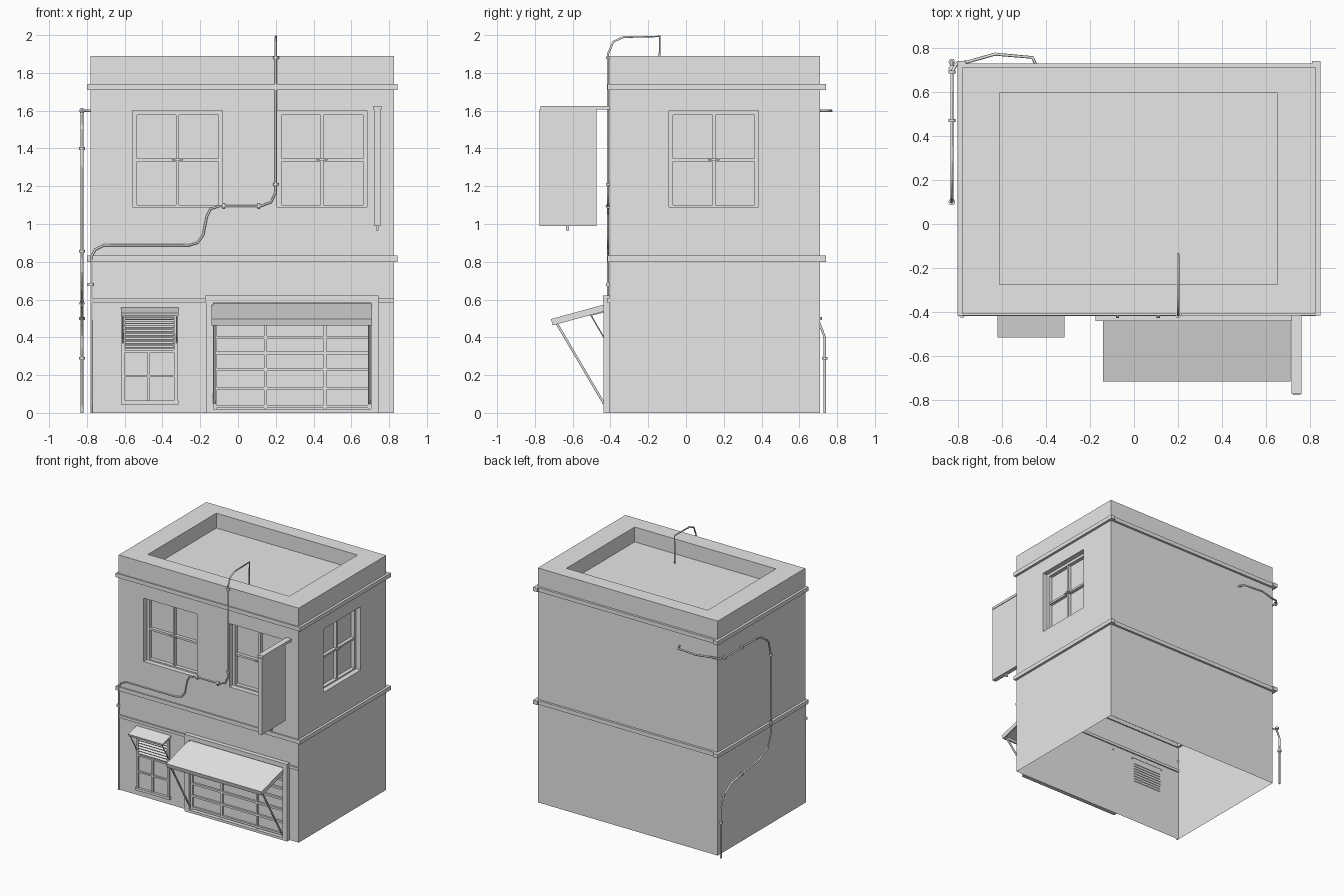
import bpy, bmesh, math
from mathutils import Vector, Matrix

cube = bpy.data.objects.get("Cube")
if cube:
    bpy.data.objects.remove(cube)

grey = bpy.data.materials.new("plain_grey")
grey.use_nodes = True
grey.diffuse_color = (0.8, 0.8, 0.8, 1)
grey.node_tree.nodes["Principled BSDF"].inputs["Base Color"].default_value = (0.8, 0.8, 0.8, 1)

LEFT, RIGHT, FRONT, BACK, TOP = -0.78, 0.825, -0.405, 0.71, 1.89


def link(name, data):
    ob = bpy.data.objects.new(name, data)
    bpy.context.collection.objects.link(ob)
    data.materials.append(grey)
    return ob


def boxes(name, spans, matrix=None):
    """One object from boxes given as (x0, x1, y0, y1, z0, z1)."""
    bm = bmesh.new()
    for x0, x1, y0, y1, z0, z1 in spans:
        place = Matrix.Translation(((x0 + x1) / 2, (y0 + y1) / 2, (z0 + z1) / 2))
        size = Matrix.Diagonal((x1 - x0, y1 - y0, z1 - z0, 1))
        bmesh.ops.create_cube(bm, size=1, matrix=place @ size)
    if matrix:
        bm.transform(matrix)
    me = bpy.data.meshes.new(name)
    bm.to_mesh(me)
    bm.free()
    return link(name, me)


def pipe(name, points, radius=0.006):
    cu = bpy.data.curves.new(name, "CURVE")
    cu.dimensions = "3D"
    cu.bevel_depth, cu.bevel_resolution, cu.use_fill_caps = radius, 1, True
    sp = cu.splines.new("POLY")
    sp.points.add(len(points) - 1)
    for p, co in zip(sp.points, points):
        p.co = (*co, 1)
    return link(name, cu)


def clamp(name, centre, axis, radius=0.016, length=0.014):
    half = Vector(axis) * length / 2
    c = Vector(centre)
    pipe(name, [c - half, c + half], radius)


# Building shell: closed block, recesses cut, then the underside opened
DEPTH = 0.07
WIN_W, WIN_Z0, WIN_Z1 = 0.475, 1.09, 1.6
shell = boxes("building_shell", [(LEFT, RIGHT, FRONT, BACK, 0, TOP)])
front_windows = [-0.32, 0.445]
side_window = 0.147
h = WIN_W / 2
cuts = [(-0.61, 0.65, -0.275, 0.595, 1.77, 2.1)]
cuts += [(x - h, x + h, FRONT - 0.1, FRONT + DEPTH, WIN_Z0, WIN_Z1) for x in front_windows]
cuts += [(RIGHT - DEPTH, RIGHT + 0.1, side_window - h, side_window + h, WIN_Z0, WIN_Z1)]
cutter = boxes("recess_cutter", cuts)
cutter.hide_render = True
cutter.hide_viewport = True
mod = shell.modifiers.new("recesses", "BOOLEAN")
mod.operation, mod.solver, mod.object = "DIFFERENCE", "EXACT", cutter
bpy.context.view_layer.update()
dg = bpy.context.evaluated_depsgraph_get()
cut_mesh = bpy.data.meshes.new_from_object(shell.evaluated_get(dg))
shell.modifiers.clear()
shell.data = cut_mesh
bpy.data.objects.remove(cutter)
bm = bmesh.new()
bm.from_mesh(cut_mesh)
under = [f for f in bm.faces if f.calc_center_median().z < 0.001]
bmesh.ops.delete(bm, geom=under, context="FACES_ONLY")
bm.to_mesh(cut_mesh)
bm.free()


# Windows, built facing -y around the origin, then placed
def window(name, matrix):
    height, r = WIN_Z1 - WIN_Z0, 0.022
    bars = [(-h, -h + r, -0.03, 0, 0, height), (h - r, h, -0.03, 0, 0, height),
            (-h, h, -0.03, 0, 0, r / 2), (-h, h, -0.03, 0, height - r, height),
            (-0.008, 0.008, -0.026, 0, 0, height),
            (-h, h, -0.026, 0, 0.242, 0.258),
            (-0.03, 0.03, -0.036, 0, 0.246, 0.254),
            (-0.01, 0.01, -0.04, 0, 0.243, 0.257)]
    boxes(name, bars, matrix)


for i, x in enumerate(front_windows):
    window(f"front_window_{i + 1}", Matrix.Translation((x, FRONT + DEPTH, WIN_Z0)))
window("side_window", Matrix.Translation((RIGHT - DEPTH, side_window, WIN_Z0))
       @ Matrix.Rotation(math.pi / 2, 4, "Z"))

# Ledges around the building, side runs reaching past the back corners
for name, z0, z1 in (("upper_ledge", 1.71, 1.742), ("floor_ledge", 0.8, 0.832)):
    boxes(name, [(LEFT - 0.02, RIGHT + 0.02, FRONT - 0.01, FRONT + 0.01, z0, z1),
                 (LEFT - 0.02, RIGHT + 0.02, BACK - 0.01, BACK + 0.018, z0, z1),
                 (LEFT - 0.02, LEFT + 0.018, FRONT - 0.01, BACK + 0.03, z0, z1),
                 (RIGHT - 0.018, RIGHT + 0.02, FRONT - 0.01, BACK + 0.03, z0, z1)])
boxes("shopfront_band", [(LEFT, RIGHT, FRONT - 0.012, FRONT + 0.01, 0.585, 0.607)])

# Garage door with frame
GX0, GX1 = -0.13, 0.705
boxes("garage_frame", [(-0.17, GX0, -0.438, FRONT, 0, 0.6), (GX1, 0.745, -0.438, FRONT, 0, 0.6),
                       (-0.175, 0.745, -0.44, FRONT, 0.585, 0.622),
                       (-0.17, 0.745, -0.438, FRONT, 0, 0.02)])
door = [(GX0, GX1, -0.42, FRONT, z - 0.008, z + 0.008) for z in (0.035, 0.13, 0.23, 0.318, 0.4, 0.475, 0.56)]
door += [(x - 0.008, x + 0.008, -0.418, FRONT, 0.02, 0.58) for x in (GX0 + 0.008, 0.145, 0.46, GX1 - 0.008)]
boxes("garage_door_bars", door)


# Sloped awnings with a lip and side struts
def awning(name, x0, x1, inner, outer, thick):
    (y0, z0), (y1, z1) = inner, outer
    length = math.hypot(y1 - y0, z1 - z0)
    angle = math.atan2(z0 - z1, y0 - y1)
    place = Matrix.Translation((0, y0, z0)) @ Matrix.Rotation(angle, 4, "X")
    boxes(name, [(x0, x1, -length, 0, -0.008, 0),
                 (x0, x1, -length, -length + 0.012, -thick, 0),
                 (x0, x0 + 0.012, -length, 0, -thick, 0),
                 (x1 - 0.012, x1, -length, 0, -thick, 0)], place)


def struts(name, xs, top, bottom, radius):
    for side, x in zip(("right", "left"), xs):
        pipe(f"{name}_{side}", [(x, *top), (x, *bottom)], radius)


awning("garage_awning", -0.14, 0.71, (-0.41, 0.58), (-0.715, 0.497), 0.035)
struts("garage_strut", (-0.125, 0.695), (-0.685, 0.475), (-0.435, 0.05), 0.007)
awning("small_awning", -0.62, -0.315, (FRONT, 0.557), (-0.515, 0.53), 0.018)
struts("small_strut", (-0.61, -0.325), (-0.505, 0.52), (-0.415, 0.365), 0.004)

# Small shop window with shutter slats
shop = [(x - 0.009, x + 0.009, -0.42, FRONT, 0.06, 0.54) for x in (-0.608, -0.33)]
shop += [(-0.478, -0.466, -0.417, FRONT, 0.06, 0.325)]
shop += [(-0.6, -0.34, -0.417, FRONT, z - 0.006, z + 0.006) for z in (0.195, 0.327, 0.515)]
shop += [(-0.62, -0.315, -0.425, FRONT, 0.045, 0.065)]
boxes("shop_window_frame", shop)
for i in range(8):
    place = Matrix.Translation((-0.47, FRONT - 0.006, 0.348 + i * 0.0215)) @ Matrix.Rotation(0.6, 4, "X")
    boxes(f"shutter_slat_{i + 1}", [(-0.128, 0.128, -0.009, 0.009, -0.003, 0.003)], place)

# Hanging sign
boxes("sign_panel", [(0.72, 0.755, -0.775, -0.475, 0.99, 1.605)])
boxes("sign_bracket", [(0.715, 0.76, -0.77, FRONT, 1.605, 1.625), (0.73, 0.745, -0.635, -0.62, 0.965, 0.99)])

# Front conduit, rising over the parapet to the roof
fy = FRONT - 0.008
route = [(-0.775, 0), (-0.775, 0.83), (-0.755, 0.865), (-0.71, 0.887), (-0.26, 0.887), (-0.215, 0.9),
         (-0.185, 0.94), (-0.165, 1.04), (-0.145, 1.08), (-0.1, 1.095), (0.12, 1.095),
         (0.175, 1.115), (0.2, 1.17)]
over = [(fy, 1.9), (-0.385, 1.965), (-0.33, 1.99), (-0.14, 1.993), (-0.14, 1.77)]
pipe("front_conduit", [(x, fy, z) for x, z in route] + [(0.2, y, z) for y, z in over])
for i, (x, z, axis) in enumerate([(-0.78, 0.68, (0, 0, 1)), (-0.075, 1.095, (1, 0, 0)),
                                  (0.11, 1.095, (1, 0, 0)), (0.2, 1.21, (0, 0, 1)), (0.2, 1.88, (0, 0, 1))]):
    clamp(f"conduit_clamp_{i + 1}", (x, fy + 0.003, z), axis)

# Drainpipe on the left wall, wrapping round to the back
px = -0.826
drain = [(0.735, 0), (0.735, 0.4), (0.7, 0.49), (0.6, 0.555), (0.46, 0.58), (0.25, 0.61), (0.14, 0.66),
         (0.1, 0.76), (0.1, 1.4), (0.13, 1.52), (0.22, 1.585), (0.3, 1.6), (0.69, 1.6)]
wrap = [(-0.8, 0.73), (-0.755, 0.735), (-0.63, 0.77), (-0.46, 0.755), (-0.44, 0.71)]
pipe("drainpipe", [(px, y, z) for y, z in drain] + [(x, y, 1.6) for x, y in wrap], 0.007)
for i, (y, z, axis) in enumerate([(0.735, 0.29, (0, 0, 1)), (0.705, 0.5, (0, 0, 1)), (0.47, 0.58, (0, 1, 0)),
                                  (0.1, 0.855, (0, 0, 1)), (0.1, 1.4, (0, 0, 1)),
                                  (0.47, 1.6, (0, 1, 0)), (0.69, 1.6, (0, 1, 0))]):
    clamp(f"drainpipe_clamp_{i + 1}", (px, y, z), axis)
